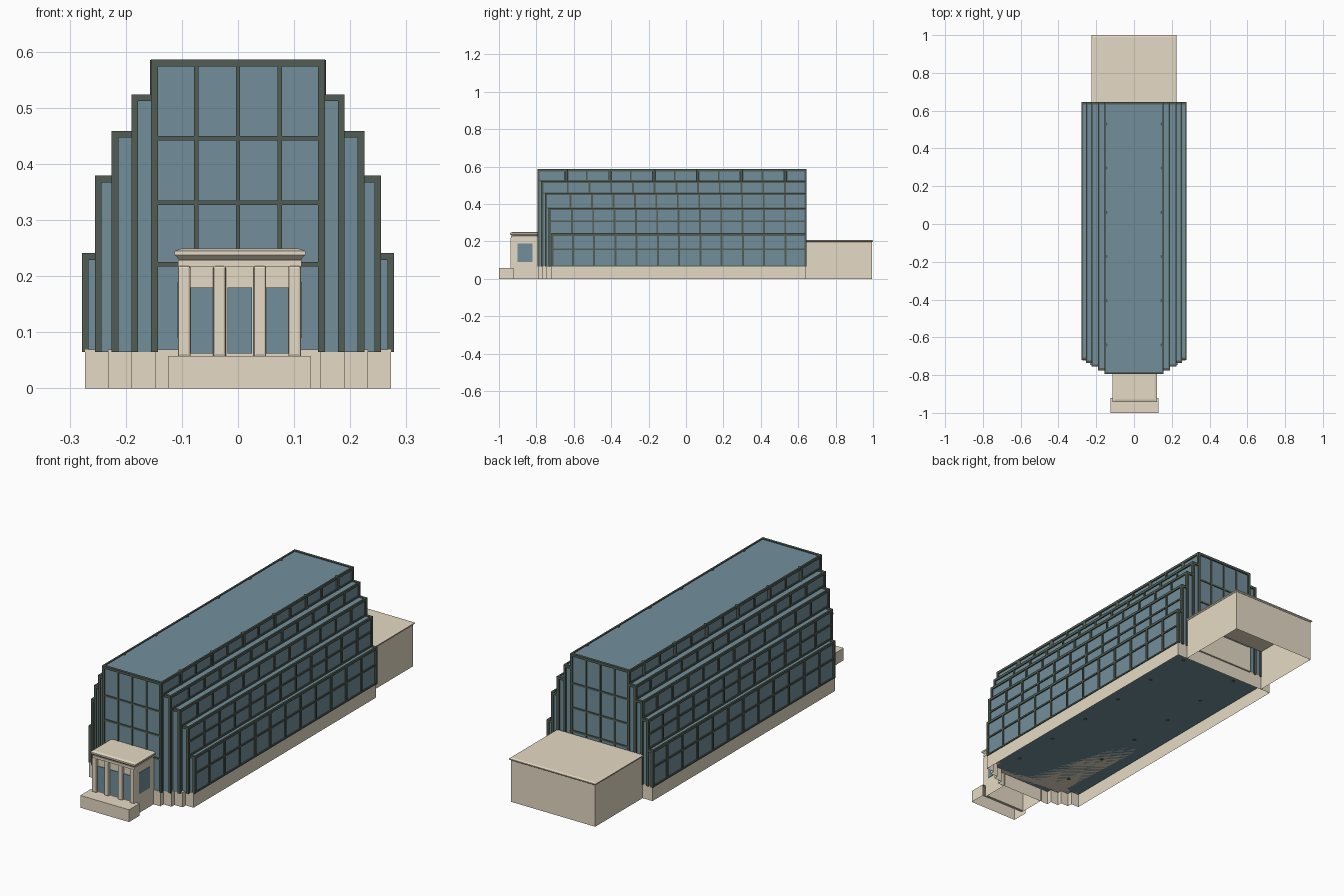
import bpy, bmesh
from mathutils import Matrix, Vector

if "Cube" in bpy.data.objects:
    bpy.data.objects.remove(bpy.data.objects["Cube"], do_unlink=True)


def material(name, rgb):
    m = bpy.data.materials.new(name)
    m.use_nodes = True
    m.diffuse_color = (*rgb, 1)
    m.node_tree.nodes["Principled BSDF"].inputs["Base Color"].default_value = (*rgb, 1)
    return m


STONE = material("beige stone", (0.79, 0.70, 0.555))
GLASS = material("blue glass", (0.17, 0.275, 0.33))
FRAME = material("dark green metal", (0.082, 0.11, 0.087))


def finish(name, bm, mat):
    me = bpy.data.meshes.new(name)
    bm.to_mesh(me)
    bm.free()
    me.materials.append(mat)
    ob = bpy.data.objects.new(name, me)
    bpy.context.collection.objects.link(ob)


def box(bm, x, y, z, open_dirs=()):
    """Box from three (low, high) ranges; faces along open_dirs are left out."""
    lo, hi = Vector((x[0], y[0], z[0])), Vector((x[1], y[1], z[1]))
    mat = Matrix.Translation((lo + hi) / 2) @ Matrix.Diagonal((*(hi - lo), 1))
    verts = bmesh.ops.create_cube(bm, size=1, matrix=mat)["verts"]
    faces = {f for v in verts for f in v.link_faces}
    for f in faces:
        f.normal_update()
    gone = [f for f in faces if any(f.normal.dot(Vector(d)) > 0.9 for d in open_dirs)]
    if gone:
        bmesh.ops.delete(bm, geom=gone, context="FACES")
    return [v for v in verts if v.is_valid]


def both_sides(bm, x, y, z):
    box(bm, x, y, z)
    box(bm, (-x[1], -x[0]), y, z)


def skin(bm, loops):
    """Join counter-clockwise loops of points, given from the bottom up."""
    loops = [[bm.verts.new(p) for p in loop] for loop in loops]
    n = len(loops[0])
    for low, up in zip(loops, loops[1:]):
        for i in range(n):
            j = (i + 1) % n
            bm.faces.new((low[i], low[j], up[j], up[i]))
    bm.faces.new(loops[-1])
    return loops


def moulding(bm, rings, cx=0):
    """Cornice from rings of (z, half width, front y, back y)."""
    loops = skin(bm, [[(cx - w, a, z), (cx + w, a, z), (cx + w, b, z), (cx - w, b, z)]
                      for z, w, a, b in rings])
    bm.faces.new(loops[0][::-1])


DOWN, FRONT, BACK = (0, 0, -1), (0, -1, 0), (0, 1, 0)
FLOOR, REAR = 0.065, 0.645

# Stepped glass tiers: half width, top, front y, first side mullion y, side rails
TIERS = [
    (0.155, 0.586, -0.795, -0.648, ()),
    (0.190, 0.524, -0.775, -0.632, ()),
    (0.225, 0.459, -0.755, -0.618, ()),
    (0.255, 0.379, -0.735, -0.610, (0.308,)),
    (0.278, 0.241, -0.720, -0.605, (0.158,)),
]
POST, IN = 0.012, 0.006
BAYS = 11

for i, (hw, top, front, first, rails) in enumerate(TIERS):
    low = TIERS[i + 1][1] - 0.004 if i + 1 < len(TIERS) else FLOOR
    inner = TIERS[i - 1][0] if i else 0

    bm = bmesh.new()
    box(bm, (IN - hw, hw - IN), (front + IN, REAR - IN), (FLOOR, top - 0.004))
    finish(f"glass_tier_{i + 1}", bm, GLASS)

    bm = bmesh.new()
    # Corner posts and end beams
    for y in ((front, front + POST), (REAR - POST, REAR)):
        both_sides(bm, (hw - POST, hw), y, (FLOOR, top))
        both_sides(bm, (inner, hw - POST), y, (top - POST, top))
    # Side rails and mullions
    length = (front + POST, REAR - POST)
    both_sides(bm, (hw - 0.008, hw), length, (top - POST, top))
    both_sides(bm, (hw - 0.008, hw - 0.001), length, (low, low + 0.007))
    for z in rails:
        both_sides(bm, (hw - 0.008, hw - 0.001), length, (z - 0.004, z + 0.004))
    for k in range(BAYS):
        y = first + k * (REAR - first) / BAYS
        both_sides(bm, (hw - 0.009, hw - 0.001), (y - 0.005, y + 0.005), (low, top - POST))
    # Window grid on the two ends of the tall centre
    if i == 0:
        for y in ((front + 0.002, front + 0.01), (REAR - 0.01, REAR - 0.002)):
            for x in (-0.074, 0, 0.074):
                box(bm, (x - 0.004, x + 0.004), y, (FLOOR, top - POST))
            for z in (0.221, 0.331, 0.446):
                box(bm, (POST - hw, hw - POST), y, (z - 0.004, z + 0.004))
    finish(f"frame_tier_{i + 1}", bm, FRAME)

# Stepped stone base: a skirt of walls around a raised floor
outline = [(0.148, -0.792), (0.148, -0.768), (0.190, -0.768), (0.190, -0.746),
           (0.232, -0.746), (0.232, -0.722), (0.273, -0.722), (0.273, 0.64)]
points = outline + [(-x, y) for x, y in reversed(outline)]
bm = bmesh.new()
skin(bm, [[(x, y, z) for x, y in points] for z in (0, 0.069)])
bm.faces.new([bm.verts.new((x, y, FLOOR)) for x, y in reversed(points)])
finish("stone_base", bm, STONE)

# Structural columns running through the hall
bm = bmesh.new()
for k in range(6):
    for x in (-0.148, 0.148):
        spot = Matrix.Translation((x, -0.64 + k * 0.234, 0.3245))
        bmesh.ops.create_cone(bm, cap_ends=True, segments=12, radius1=0.009,
                              radius2=0.009, depth=0.521, matrix=spot)
finish("hall_columns", bm, FRAME)

# Rear annex, open underneath, with an inner wall and a thin cornice
bm = bmesh.new()
box(bm, (-0.221, 0.221), (0.64, 0.994), (0, 0.2), (DOWN, FRONT))
box(bm, (-0.15, 0.215), (0.64, 0.648), (FLOOR, 0.19))
finish("annex_walls", bm, STONE)
bm = bmesh.new()
moulding(bm, [(0.197, 0.222, REAR, 0.995), (0.201, 0.226, REAR, 1.0),
              (0.205, 0.226, REAR, 1.0), (0.208, 0.216, REAR, 0.99)])
finish("annex_cornice", bm, STONE)

# Entrance porch, centred slightly to one side
PORCH = 0.0035
bm = bmesh.new()
box(bm, (PORCH - 0.109, PORCH + 0.109), (-0.925, -0.785), (0, 0.226), (DOWN, BACK))
box(bm, (PORCH - 0.108, PORCH + 0.108), (-0.924, -0.915), (0.004, 0.225))
finish("porch_walls", bm, STONE)
bm = bmesh.new()
box(bm, (PORCH - 0.11, PORCH + 0.11), (-0.936, -0.92), (0.217, 0.229))
finish("porch_lintel", bm, STONE)
bm = bmesh.new()
moulding(bm, [(0.228, 0.108, -0.931, -0.79), (0.236, 0.114, -0.940, -0.79),
              (0.238, 0.117, -0.942, -0.79), (0.245, 0.117, -0.942, -0.79),
              (0.249, 0.105, -0.930, -0.79)], PORCH)
finish("porch_cornice", bm, STONE)
bm = bmesh.new()
box(bm, (-0.125, 0.130), (-1.0, -0.922), (0, 0.058), (DOWN, BACK))
finish("entrance_step", bm, STONE)

# Porch pillars with rounded edges
bm = bmesh.new()
for x in (-0.096, -0.033, 0.039, 0.101):
    verts = box(bm, (x - 0.0112, x + 0.0112), (-0.939, -0.92), (0.057, 0.2185))
    edges = {e for v in verts for e in v.link_edges
             if all(u.co.y < -0.93 or u.co.z > 0.2 for u in e.verts)}
    bmesh.ops.bevel(bm, geom=list(edges), offset=0.004, segments=2,
                    profile=0.5, affect="EDGES")
finish("porch_pillars", bm, STONE)

# Porch windows as thin panes
bm = bmesh.new()
for x in ((-0.086, -0.044), (-0.019, 0.025), (0.050, 0.091)):
    box(bm, x, (-0.928, -0.923), (0.062, 0.18))
for x in (PORCH - 0.111, PORCH + 0.109):
    box(bm, (x, x + 0.002), (-0.902, -0.822), (0.09, 0.19))
finish("porch_windows", bm, GLASS)
